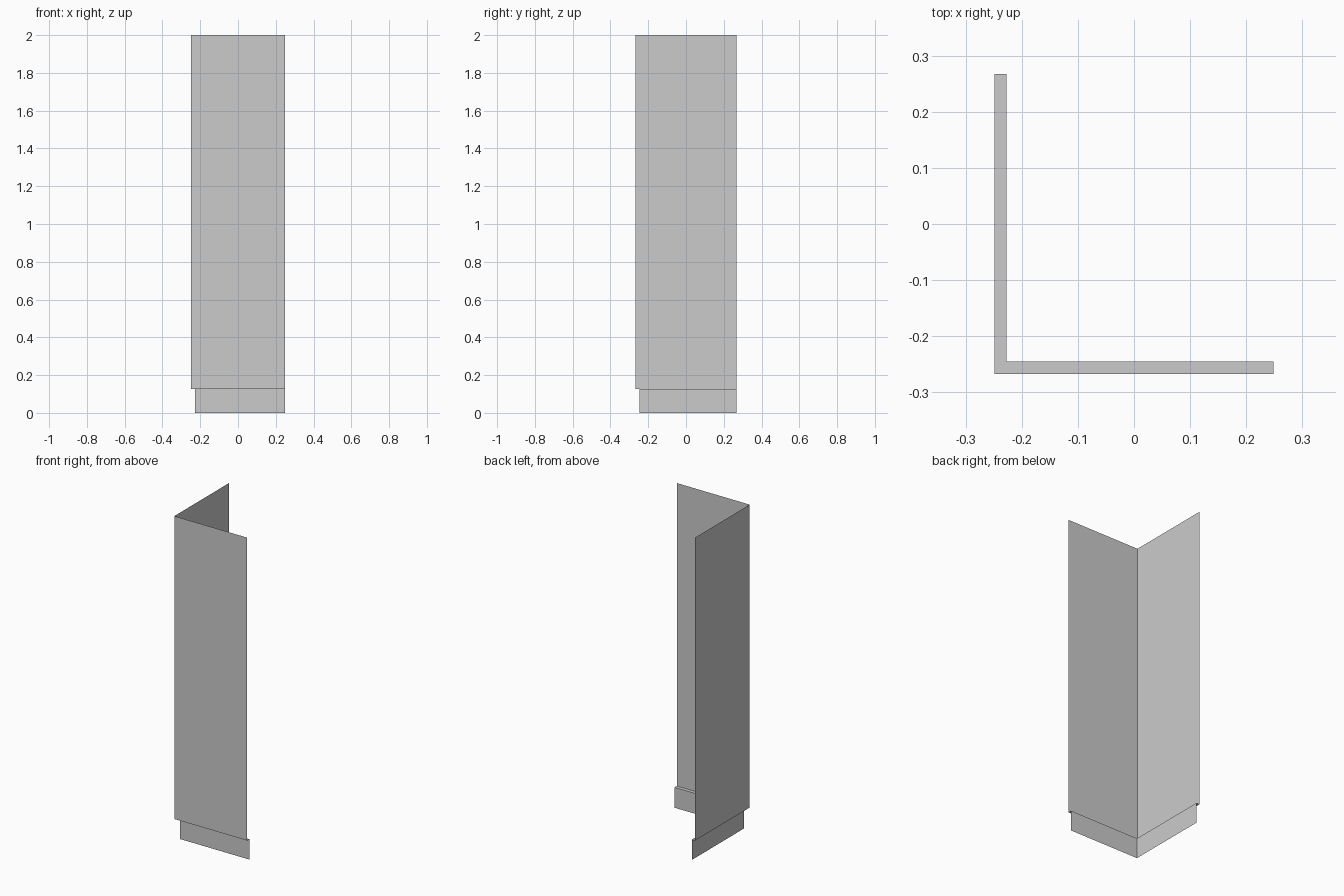
import bpy, bmesh

if "Cube" in bpy.data.objects:
    bpy.data.objects.remove(bpy.data.objects["Cube"])

X, Y = 0.249, 0.267      # half extents of the corner
STEP = 0.022             # how far the base is set back
LEDGE = 0.126            # height of the base


def corner(inset, z):
    """L-shaped path, open towards +x and +y."""
    return [(X, -Y + inset, z), (-X + inset, -Y + inset, z), (-X + inset, Y, z)]


def sheet(name, lower, upper):
    """Thin folded sheet between two L-shaped paths."""
    bm = bmesh.new()
    a = [bm.verts.new(p) for p in lower]
    b = [bm.verts.new(p) for p in upper]
    for i in range(len(a) - 1):
        # wound so the outer faces point to -x and -y
        bm.faces.new((a[i + 1], a[i], b[i], b[i + 1]))
    mesh = bpy.data.meshes.new(name)
    bm.to_mesh(mesh)
    bm.free()
    obj = bpy.data.objects.new(name, mesh)
    bpy.context.collection.objects.link(obj)
    return obj


# Tall outer wall panels
sheet("wall_panels", corner(0, LEDGE), corner(0, 2.0))
# Narrow underside where the wall overhangs the base
sheet("overhang_ledge", corner(STEP, LEDGE), corner(0, LEDGE))
# Recessed base strip
sheet("recessed_base", corner(STEP, 0), corner(STEP, LEDGE))
